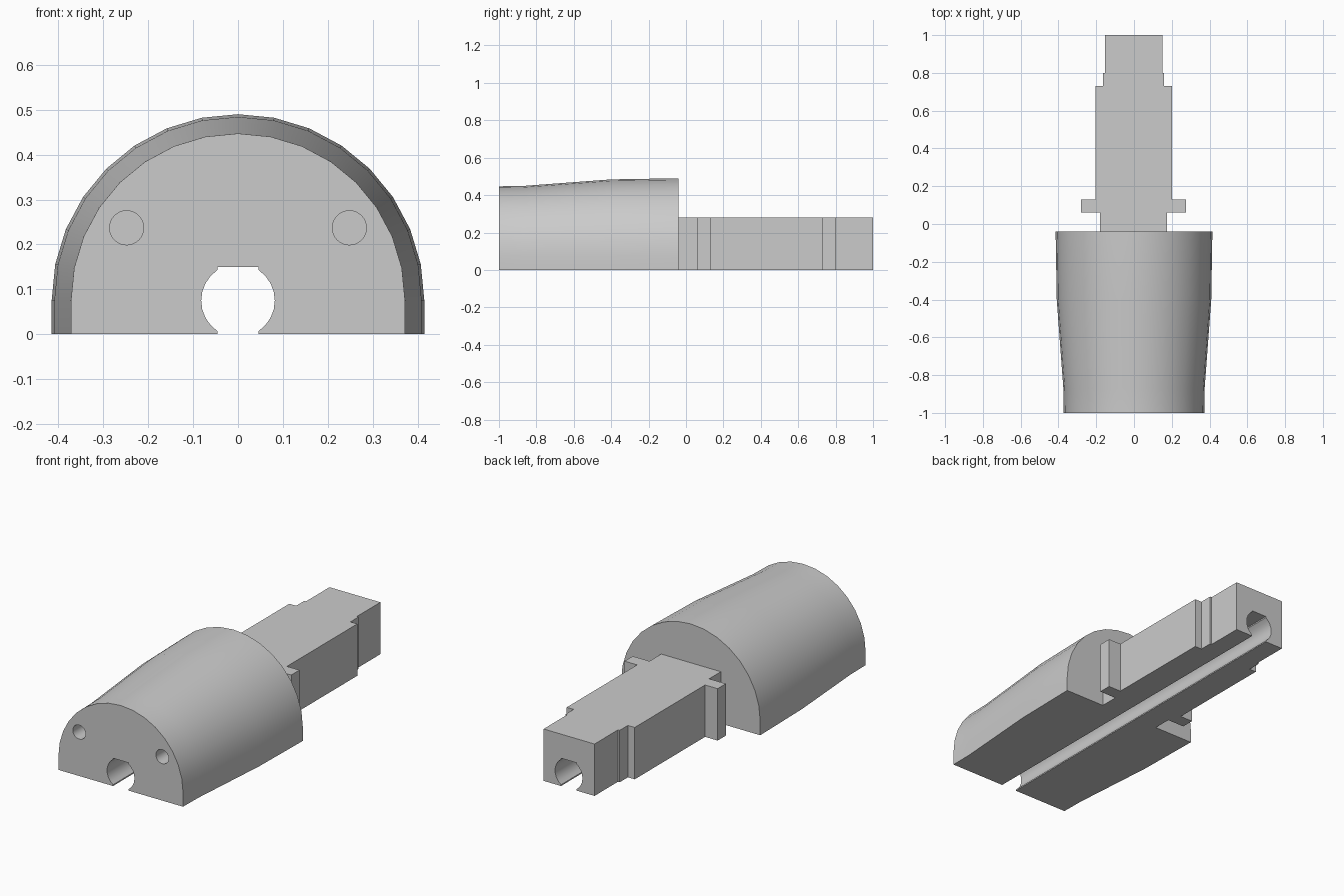
import bpy, bmesh
from math import sin, cos, pi, radians
from mathutils import Vector

if "Cube" in bpy.data.objects:
    bpy.data.objects.remove(bpy.data.objects["Cube"], do_unlink=True)

grey = bpy.data.materials.new("plain grey")
grey.use_nodes = True
grey.diffuse_color = (0.6, 0.6, 0.6, 1)
grey.node_tree.nodes["Principled BSDF"].inputs["Base Color"].default_value = (0.6, 0.6, 0.6, 1)

AXIS_Z = 0.075     # height of the shared long axis
SHOULDER = -0.04   # where the body ends and the stem begins


def loft(name, sections):
    """Closed solid through matching rings of points."""
    bm = bmesh.new()
    rings = [[bm.verts.new(p) for p in s] for s in sections]
    n = len(rings[0])
    for a, b in zip(rings, rings[1:]):
        for i in range(n):
            j = (i + 1) % n
            bm.faces.new((a[i], a[j], b[j], b[i]))
    bm.faces.new(rings[0])
    bm.faces.new(rings[-1])
    bmesh.ops.recalc_face_normals(bm, faces=bm.faces)
    mesh = bpy.data.meshes.new(name)
    bm.to_mesh(mesh)
    bm.free()
    mesh.materials.append(grey)
    obj = bpy.data.objects.new(name, mesh)
    bpy.context.collection.objects.link(obj)
    return obj


def prism_y(name, outline, y0, y1):
    return loft(name, [[Vector((x, y, z)) for x, z in outline] for y in (y0, y1)])


def finish(obj, cutters):
    """Cut the openings, then smooth the gentle edges."""
    bpy.ops.object.select_all(action='DESELECT')
    obj.select_set(True)
    bpy.context.view_layer.objects.active = obj
    for c in cutters:
        mod = obj.modifiers.new("cut", 'BOOLEAN')
        mod.operation = 'DIFFERENCE'
        mod.solver = 'EXACT'
        mod.object = c
        bpy.ops.object.modifier_apply(modifier=mod.name)
    bpy.ops.object.shade_smooth_by_angle(angle=radians(25))


# Bore: round sides, flat roof, narrow slot open at the bottom
half = [(0.046, AXIS_Z * 2)]
half += [(0.082 * cos(a), AXIS_Z + 0.082 * sin(a))
         for a in (radians(56 - 14 * i) for i in range(9))]
half += [(0.046, -0.05)]
bore = prism_y("bore_cutter", half + [(-x, z) for x, z in reversed(half)], -1.1, 1.1)

# Blind round holes in the front face
holes = []
for side in (-1, 1):
    ring = [(side * 0.248 + 0.038 * cos(i * pi / 16), 0.237 + 0.038 * sin(i * pi / 16))
            for i in range(32)]
    holes.append(prism_y("hole_cutter", ring, -1.1, -0.5))


# Arched body, slightly tapered towards the front
def arch(y, r):
    pts = [Vector((r * cos(i * pi / 16), y, AXIS_Z + r * sin(i * pi / 16))) for i in range(17)]
    return [Vector((r, y, 0))] + pts + [Vector((-r, y, 0))]


body = loft("arched_body", [arch(y, r) for y, r in
                            ((-1, 0.372), (-0.87, 0.374), (-0.4, 0.409), (SHOULDER, 0.415))])
finish(body, [bore] + holes)

# Stepped stem: neck, flange, shank, step and tip in one plan outline
steps = [(0.178, SHOULDER, 0.06), (0.278, 0.06, 0.13), (0.203, 0.13, 0.73),
         (0.162, 0.73, 0.8), (0.152, 0.8, 1.0)]
edge = [(w, y) for w, y0, y1 in steps for y in (y0, y1)]
plan = edge + [(-x, y) for x, y in reversed(edge)]
stem = loft("stepped_stem", [[Vector((x - 0.002, y, z)) for x, y in plan] for z in (0, 0.28)])
finish(stem, [bore])

for c in [bore] + holes:
    bpy.data.objects.remove(c, do_unlink=True)
